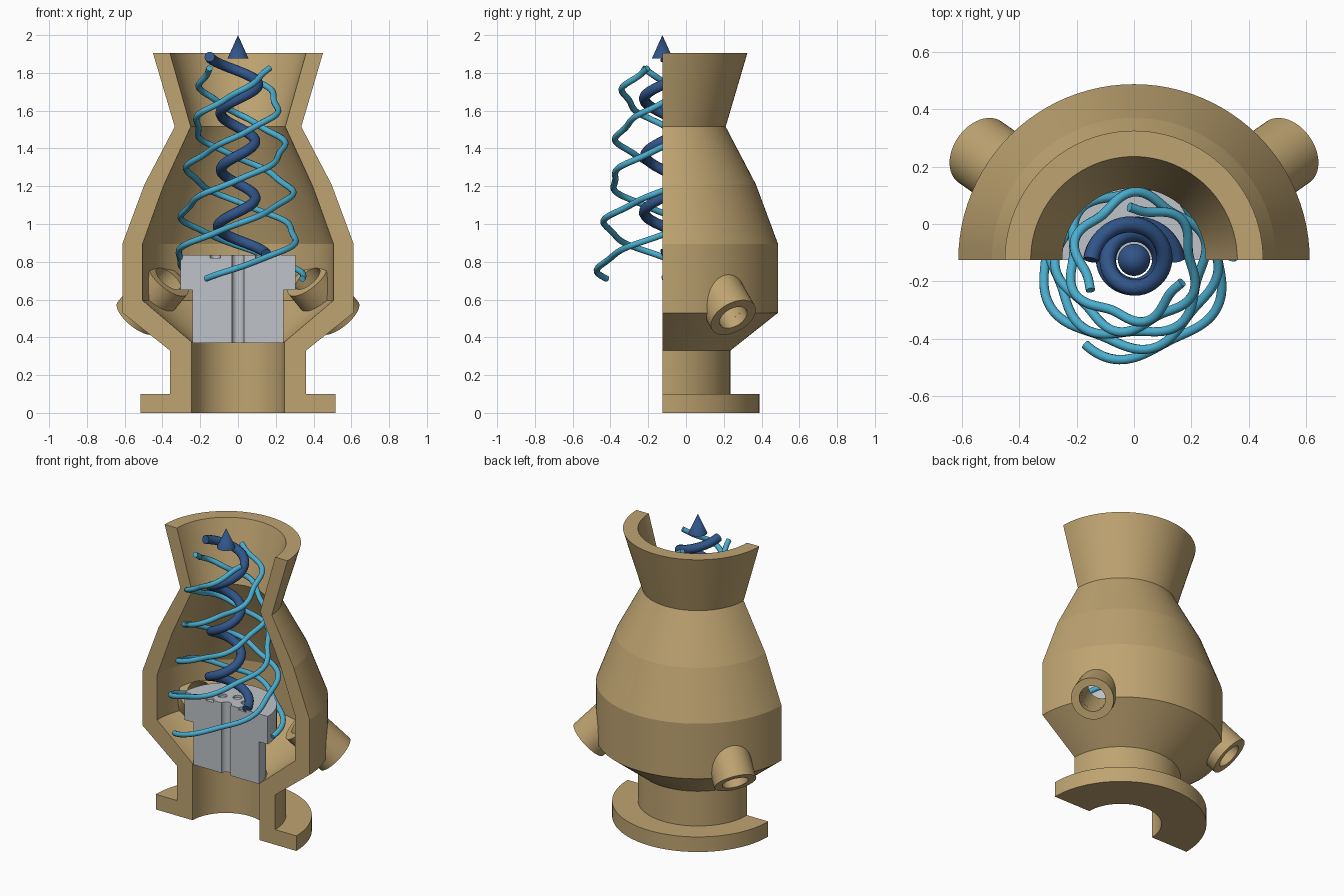
import bpy, bmesh, math
from mathutils import Matrix, Vector

if "Cube" in bpy.data.objects:
    bpy.data.objects.remove(bpy.data.objects["Cube"])

AXIS_Y = -0.125  # vertical axis of the vessel, lying on the section plane


def material(name, rgb):
    m = bpy.data.materials.new(name)
    m.diffuse_color = (*rgb, 1)
    m.use_nodes = True
    m.node_tree.nodes["Principled BSDF"].inputs["Base Color"].default_value = m.diffuse_color
    return m


TAN = material("tan", (0.52, 0.37, 0.165))
GREY = material("grey", (0.52, 0.55, 0.58))
NAVY = material("dark_blue", (0.03, 0.09, 0.25))
CYAN = material("light_blue", (0.07, 0.42, 0.62))


def activate(ob):
    bpy.ops.object.select_all(action='DESELECT')
    ob.select_set(True)
    bpy.context.view_layer.objects.active = ob


def smooth(ob, degrees):
    activate(ob)
    bpy.ops.object.shade_smooth_by_angle(angle=math.radians(degrees))


def revolve(name, profile, angle, segs, mat, matrix):
    """Spin a closed (radius, z) outline; a partial spin gets flat end caps."""
    full = angle > 6.28
    bm = bmesh.new()
    rings = []
    for i in range(segs if full else segs + 1):
        a = angle * i / segs
        rings.append([bm.verts.new((r * math.cos(a), r * math.sin(a), z))
                      for r, z in profile])
    n = len(profile)
    for i in range(segs):
        p, q = rings[i], rings[(i + 1) % len(rings)]
        for j in range(n):
            k = (j + 1) % n
            bm.faces.new((p[j], p[k], q[k], q[j]))
    if not full:
        bm.faces.new(rings[0])
        bm.faces.new(rings[-1])
    bmesh.ops.remove_doubles(bm, verts=bm.verts, dist=1e-5)
    bmesh.ops.recalc_face_normals(bm, faces=bm.faces)
    bm.transform(matrix)
    me = bpy.data.meshes.new(name)
    bm.to_mesh(me)
    bm.free()
    me.materials.append(mat)
    ob = bpy.data.objects.new(name, me)
    bpy.context.collection.objects.link(ob)
    return ob


def rod(name, radius, length, mat, matrix, segs=24):
    h = length / 2
    return revolve(name, [(0, -h), (radius, -h), (radius, h), (0, h)],
                   math.tau, segs, mat, matrix)


def cut(ob, cutter):
    mod = ob.modifiers.new("cut", 'BOOLEAN')
    mod.operation = 'DIFFERENCE'
    mod.solver = 'EXACT'
    mod.object = cutter
    activate(ob)
    bpy.ops.object.modifier_apply(modifier=mod.name)
    bpy.data.objects.remove(cutter)


def coil(name, path, radius, mat):
    cu = bpy.data.curves.new(name, 'CURVE')
    cu.dimensions = '3D'
    cu.bevel_depth = radius
    cu.bevel_resolution = 3
    cu.use_fill_caps = True
    sp = cu.splines.new('POLY')
    sp.points.add(len(path) - 1)
    for pt, co in zip(sp.points, path):
        pt.co = (*co, 1)
    cu.materials.append(mat)
    ob = bpy.data.objects.new(name, cu)
    bpy.context.collection.objects.link(ob)
    activate(ob)
    bpy.ops.object.convert(target='MESH')
    smooth(bpy.context.object, 45)


CENTRE = Matrix.Translation((0, AXIS_Y, 0))

# Half-section vessel wall: outside going up, inside coming down
wall = [(0.515, 0), (0.515, 0.10), (0.36, 0.10), (0.36, 0.33), (0.612, 0.53),
        (0.612, 0.895), (0.495, 1.21), (0.335, 1.515), (0.45, 1.905),
        (0.36, 1.905), (0.25, 1.515), (0.395, 1.20), (0.505, 0.895),
        (0.505, 0.595), (0.245, 0.375), (0.245, 0)]
vessel = revolve("vessel_wall", wall, math.pi, 48, TAN, CENTRE)

# Two slanted inlet tubes passing through the wall
for side, azimuth in (("right", 35), ("left", 145)):
    a = math.radians(azimuth)
    radial = Vector((math.cos(a), math.sin(a), 0))
    inner = radial * 0.45 + Vector((0, AXIS_Y, 0.71))
    outer = radial * 0.655 + Vector((0, AXIS_Y, 0.505))
    turn = (outer - inner).to_track_quat('Z', 'Y').to_matrix().to_4x4()
    place = Matrix.Translation((inner + outer) / 2) @ turn
    h = (outer - inner).length / 2
    cut(vessel, rod("bore_cutter", 0.08, 2 * h + 0.02, TAN, place, 32))
    tube = revolve("inlet_tube_" + side,
                   [(0.08, -h), (0.13, -h), (0.13, h), (0.08, h)],
                   math.tau, 48, TAN, place)
    smooth(tube, 30)
smooth(vessel, 5)

# Stepped half block with a central bore and a ring of shallow holes
block = revolve("core_block", [(0.033, 0.37), (0.24, 0.37), (0.24, 0.65),
                               (0.305, 0.65), (0.305, 0.835), (0.033, 0.835)],
                math.pi, 32, GREY, CENTRE)
for i in range(5):
    a = math.pi * i / 4
    spot = Matrix.Translation((0.12 * math.cos(a),
                               AXIS_Y + 0.12 * math.sin(a), 0.835))
    cut(block, rod("hole_cutter", 0.028, 0.03, GREY, spot, 20))
smooth(block, 20)

# Thick inner coil, wider at both ends
path = []
for i in range(181):
    t = i / 180
    a = 7 * math.pi * t
    r = 0.09 + 0.06 * (2 * t - 1) ** 4
    path.append((r * math.cos(a), AXIS_Y + r * math.sin(a), 0.84 + 1.045 * t))
coil("inner_coil", path, 0.028, NAVY)

# Three thin wavy outer coils, narrowing upwards
for s in range(3):
    path = []
    for i in range(241):
        t = i / 240
        a = math.radians(120 * s + 575 * t)
        r = 0.34 - 0.155 * t + 0.018 * math.sin(math.tau * 8 * t)
        path.append((r * math.cos(a), AXIS_Y + r * math.sin(a),
                     0.71 + 1.115 * t))
    coil("outer_coil_%d" % (s + 1), path, 0.0165, CYAN)

# Arrow tip above the coils
tip = revolve("arrow_tip", [(0, 1.875), (0.056, 1.875), (0, 2.0)],
              math.tau, 32, NAVY, CENTRE)
smooth(tip, 40)
